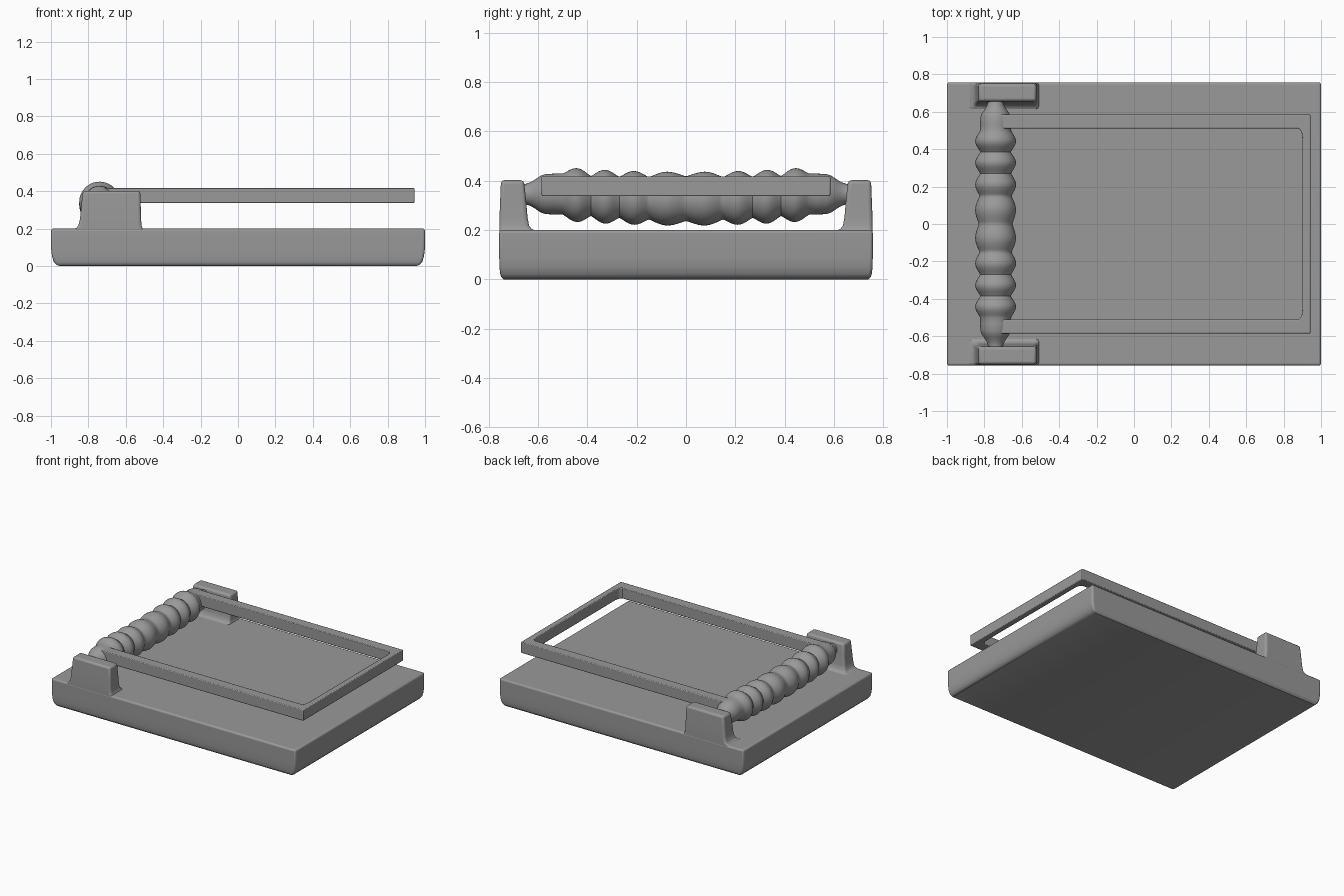
import bpy, bmesh, math

if "Cube" in bpy.data.objects:
    bpy.data.objects.remove(bpy.data.objects["Cube"])

grey = bpy.data.materials.new("dark_grey")
grey.diffuse_color = (0.32, 0.32, 0.32, 1)
grey.use_nodes = True
grey.node_tree.nodes["Principled BSDF"].inputs["Base Color"].default_value = grey.diffuse_color


def finish(bm, name, angle=35, bevel=0.0, segments=3):
    bmesh.ops.recalc_face_normals(bm, faces=bm.faces)
    mesh = bpy.data.meshes.new(name)
    bm.to_mesh(mesh)
    bm.free()
    mesh.materials.append(grey)
    ob = bpy.data.objects.new(name, mesh)
    bpy.context.collection.objects.link(ob)
    bpy.ops.object.select_all(action='DESELECT')
    ob.select_set(True)
    bpy.context.view_layer.objects.active = ob
    bpy.ops.object.shade_smooth_by_angle(angle=math.radians(angle))
    if bevel:
        mod = ob.modifiers.new("soft_edges", 'BEVEL')
        mod.width = bevel
        mod.segments = segments
        mod.limit_method = 'ANGLE'
        mod.angle_limit = math.radians(50)
    return ob


def loft(rings, name, **kw):
    """Skin a stack of equal-length point rings and cap both ends."""
    bm = bmesh.new()
    vs = [[bm.verts.new(p) for p in ring] for ring in rings]
    n = len(vs[0])
    for a, b in zip(vs, vs[1:]):
        for i in range(n):
            j = (i + 1) % n
            bm.faces.new((a[i], a[j], b[j], b[i]))
    bm.faces.new(vs[0][::-1])
    bm.faces.new(vs[-1])
    return finish(bm, name, **kw)


def rect(x0, x1, y0, y1, z):
    return [(x0, y0, z), (x1, y0, z), (x1, y1, z), (x0, y1, z)]


# Base slab, drawn in slightly towards the underside
slab = [(0.0, 0.045, 0.018), (0.008, 0.027, 0.009), (0.022, 0.015, 0.004),
        (0.05, 0.006, 0.001), (0.09, 0.001, 0.0), (0.20, 0.0, 0.0)]
loft([rect(-1 + dx, 1 - dx, -0.757 + dy, 0.757 - dy, z) for z, dx, dy in slab],
     "base", bevel=0.012)

# End posts: flared foot, flush with the outer side of the base
post = [(0.17, -0.895, -0.50, 0.605), (0.199, -0.88, -0.508, 0.613),
        (0.205, -0.863, -0.512, 0.626), (0.218, -0.853, -0.516, 0.636),
        (0.25, -0.845, -0.518, 0.642), (0.32, -0.838, -0.52, 0.648),
        (0.402, -0.830, -0.523, 0.657)]
for s, side in ((-1, "front"), (1, "back")):
    loft([rect(x0, x1, s * yi, s * (0.756 - max(0, z - 0.25) * 0.04), z)
          for z, x0, x1, yi in post], side + "_post", bevel=0.014)

# Beaded spring coil, sagging slightly at the middle
valleys = [0.0, 0.15, 0.27, 0.385, 0.50]
waist = [0.091, 0.086, 0.083, 0.081, 0.083]
half = []
for i in range(4):
    for k in range(12):
        t = k / 12
        w = waist[i] + (waist[i + 1] - waist[i]) * t
        half.append((valleys[i] + (valleys[i + 1] - valleys[i]) * t,
                     w + (0.109 - w) * math.sin(math.pi * t) ** 1.2))
half += [(0.50, 0.083), (0.53, 0.083), (0.57, 0.081), (0.59, 0.074),
         (0.61, 0.06), (0.63, 0.048), (0.65, 0.041), (0.67, 0.04)]
profile = [(-y, r) for y, r in half[:0:-1]] + half
rings = []
for y, r in profile:
    zc = 0.327 + 0.075 * min(abs(y), 0.5) ** 2
    rings.append([(-0.74 + r * math.cos(a), y, zc + r * math.sin(a))
                  for a in (2 * math.pi * i / 40 for i in range(40))])
loft(rings, "spring_coil", angle=45)

# U-shaped snap bar with softened inner corners
outer = [(-0.74, 0.585), (0.943, 0.585)]
inner = [(0.90, 0.46), (0.897, 0.484), (0.889, 0.503), (0.878, 0.511), (-0.74, 0.511)]
outline = (outer + [(x, -y) for x, y in outer[::-1]]
           + [(x, -y) for x, y in inner[::-1]] + inner)
loft([[(x, y, z) for x, y in outline] for z in (0.337, 0.418)],
     "snap_bar", bevel=0.005, segments=2)
